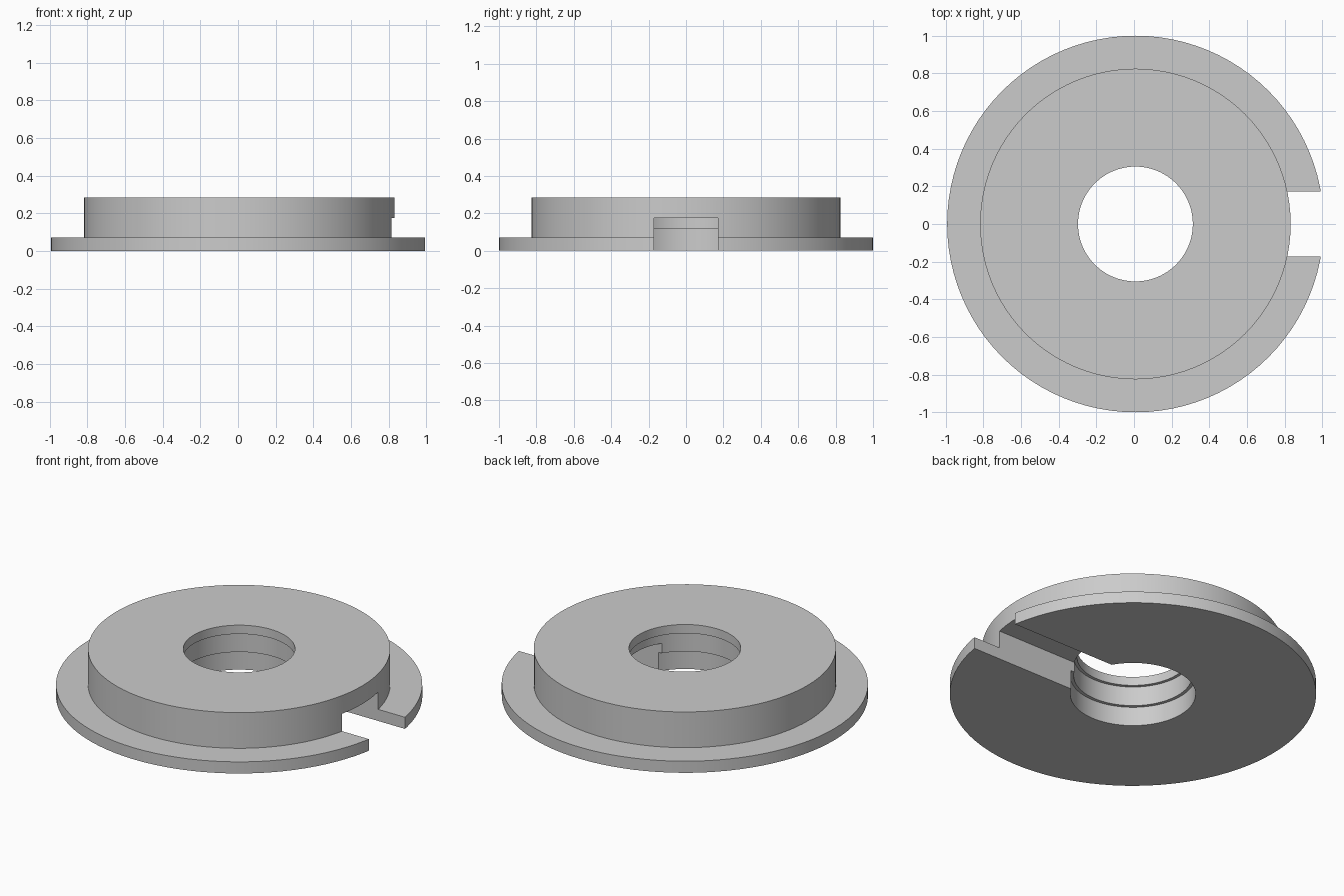
import bpy
import bmesh
import math
from mathutils import Matrix

default = bpy.data.objects.get("Cube")
if default:
    bpy.data.objects.remove(default, do_unlink=True)

SEGMENTS = 96
CENTRE_X = 0.0075      # the slot shortens the flange on one side
SLOT_HALF_WIDTH = 0.172
SLOT_TOP = 0.175

grey = bpy.data.materials.new("plain grey")
grey.use_nodes = True
colour = (0.6, 0.6, 0.6, 1)
grey.diffuse_color = colour
grey.node_tree.nodes["Principled BSDF"].inputs["Base Color"].default_value = colour


def make_object(name, bm):
    bmesh.ops.recalc_face_normals(bm, faces=bm.faces)
    mesh = bpy.data.meshes.new(name)
    bm.to_mesh(mesh)
    bm.free()
    obj = bpy.data.objects.new(name, mesh)
    bpy.context.collection.objects.link(obj)
    return obj


def lathe(name, profile):
    """Revolve a closed (radius, height) profile around z."""
    bm = bmesh.new()
    verts = [bm.verts.new((r, 0, z)) for r, z in profile]
    edges = [bm.edges.new((v, verts[i - 1])) for i, v in enumerate(verts)]
    bmesh.ops.spin(bm, geom=verts + edges, axis=(0, 0, 1), cent=(0, 0, 0),
                   angle=math.tau, steps=SEGMENTS, use_merge=True)
    bmesh.ops.remove_doubles(bm, verts=bm.verts, dist=0.0001)
    bmesh.ops.translate(bm, verts=bm.verts, vec=(CENTRE_X, 0, 0))
    return make_object(name, bm)


# Flanged ring with a bore that narrows in two steps towards the top
ring = lathe("flanged_ring", [
    (1.0, 0), (1.0, 0.07), (0.825, 0.07), (0.825, 0.285),
    (0.305, 0.285), (0.305, 0.232), (0.323, 0.232),
    (0.323, 0.115), (0.342, 0.115), (0.342, 0)])
ring.data.materials.append(grey)

# Radial slot from the bore out through the flange, open underneath
bm = bmesh.new()
length, depth = 1.2, SLOT_TOP + 0.1
bmesh.ops.create_cube(bm, size=1, matrix=Matrix.Translation(
    (CENTRE_X + length / 2, 0, SLOT_TOP - depth / 2))
    @ Matrix.Diagonal((length, 2 * SLOT_HALF_WIDTH, depth, 1)))
cutter = make_object("slot_cutter", bm)
cutter.hide_render = True

cut = ring.modifiers.new("slot", 'BOOLEAN')
cut.operation = 'DIFFERENCE'
cut.solver = 'EXACT'
cut.object = cutter

bpy.ops.object.select_all(action='DESELECT')
ring.select_set(True)
bpy.context.view_layer.objects.active = ring
bpy.ops.object.modifier_apply(modifier=cut.name)
bpy.data.objects.remove(cutter, do_unlink=True)
bpy.ops.object.shade_smooth_by_angle(angle=math.radians(30))
